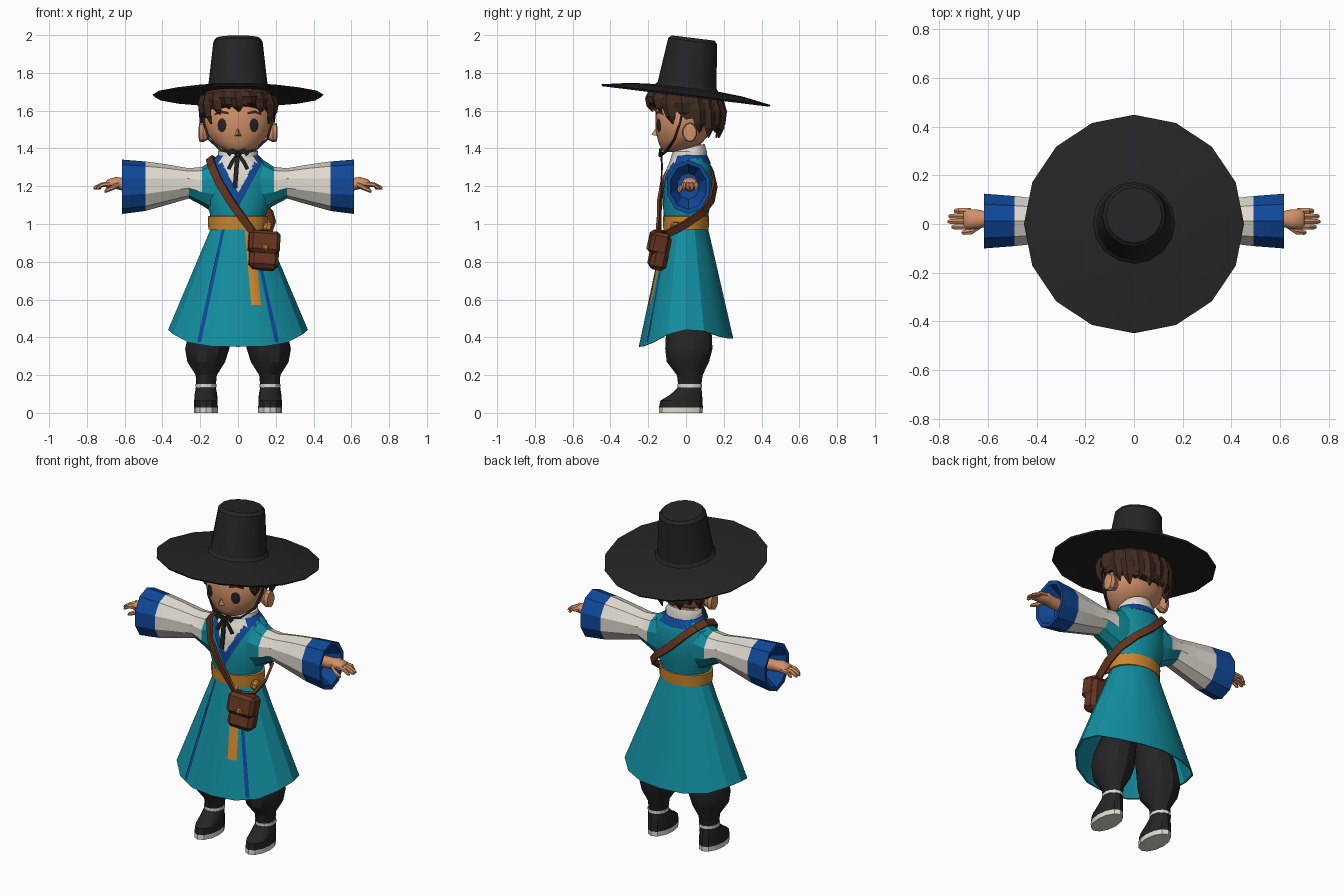
import bpy, bmesh
from math import sin, cos, pi, radians
from mathutils import Vector, Matrix
from mathutils.bvhtree import BVHTree

if "Cube" in bpy.data.objects:
    bpy.data.objects.remove(bpy.data.objects["Cube"])


def material(name, *rgb):
    m = bpy.data.materials.new(name)
    m.use_nodes = True
    m.diffuse_color = (*rgb, 1)
    m.node_tree.nodes["Principled BSDF"].inputs["Base Color"].default_value = (*rgb, 1)
    return m


BLACK = material("black cloth", .018, .018, .019)
TEAL = material("teal cloth", .006, .27, .35)
BLUE = material("blue trim", .005, .065, .32)
ORANGE = material("orange sash", .6, .24, .025)
WHITE = material("white cloth", .74, .7, .62)
LEATHER = material("brown leather", .13, .035, .014)
HAIR = material("dark brown hair", .05, .023, .014)
SKIN = material("skin", .64, .28, .14)


def finish(name, bm, mats, rule=None, angle=30):
    bmesh.ops.recalc_face_normals(bm, faces=bm.faces)
    me = bpy.data.meshes.new(name)
    bm.to_mesh(me)
    bm.free()
    for m in mats:
        me.materials.append(m)
    for p in me.polygons:
        p.use_smooth = True
        if rule:
            p.material_index = rule(p.center)
    me.set_sharp_from_angle(angle=radians(angle))
    ob = bpy.data.objects.new(name, me)
    bpy.context.collection.objects.link(ob)
    return ob


def loft(name, rings, *mats, rule=None, angle=30, wrap=False, xf=None):
    bm = bmesh.new()
    rows = [[bm.verts.new(p) for p in r] for r in rings]
    n = len(rows[0])
    pairs = list(zip(rows, rows[1:])) + ([(rows[-1], rows[0])] if wrap else [])
    for a, b in pairs:
        for i in range(n):
            j = (i + 1) % n
            bm.faces.new((a[i], a[j], b[j], b[i]))
    if not wrap:
        bm.faces.new(rows[0])
        bm.faces.new(rows[-1])
    if xf:
        bm.transform(xf)
    return finish(name, bm, mats, rule, angle)


def zring(z, x, y, rx, ry, n=16):
    return [(x + rx * cos(2 * pi * i / n), y + ry * sin(2 * pi * i / n), z) for i in range(n)]


def xring(x, y, z, ry, rz, n=10):
    return [(x, y + ry * cos(2 * pi * (i + .5) / n), z + rz * sin(2 * pi * (i + .5) / n)) for i in range(n)]


def band(name, pts, w, t, mat, normal=lambda p: Vector((0, -1, 0)), wrap=False):
    """Flat ribbon along a path."""
    pts = [Vector(p) for p in pts]
    k, rings = len(pts), []
    for i, p in enumerate(pts):
        a = pts[(i - 1) % k] if wrap else pts[max(i - 1, 0)]
        b = pts[(i + 1) % k] if wrap else pts[min(i + 1, k - 1)]
        tan = (b - a).normalized()
        side = tan.cross(normal(p)).normalized()
        out = side.cross(tan).normalized()
        rings.append([p + side * w * u / 2 + out * t * v / 2
                      for u, v in ((-1, -1), (1, -1), (1, 1), (-1, 1))])
    return loft(name, rings, mat, wrap=wrap)


def drape(name, target, rows, mat, steps=8, across=4):
    """Thin plate laid on the front of a part; rows are (x0, z0, x1, z1)."""
    me = target.data
    tree = BVHTree.FromPolygons([v.co for v in me.vertices], [p.vertices[:] for p in me.polygons])
    fine = [Vector(a).lerp(Vector(b), i / steps) for a, b in zip(rows, rows[1:]) for i in range(steps)]
    fine.append(Vector(rows[-1]))
    bm, grid, y = bmesh.new(), [], -.1
    for r in fine:
        line = []
        for j in range(across + 1):
            x, z = Vector(r[:2]).lerp(Vector(r[2:]), j / across)
            hit = tree.ray_cast(Vector((x, -1, z)), Vector((0, 1, 0)))[0]
            y = hit.y if hit else y
            line.append(bm.verts.new((x, y - .005, z)))
        grid.append(line)
    for a, b in zip(grid, grid[1:]):
        for j in range(across):
            bm.faces.new((a[j], a[j + 1], b[j + 1], b[j]))
    ob = finish(name, bm, [mat])
    if sum(p.normal.y for p in ob.data.polygons) > 0:
        ob.data.flip_normals()
    return ob


def box(name, loc, size, rot, mat, bevel):
    bm = bmesh.new()
    bmesh.ops.create_cube(bm, size=1)
    bm.transform(Matrix.Diagonal((*size, 1)))
    bmesh.ops.bevel(bm, geom=bm.edges[:], offset=bevel, segments=1, affect='EDGES')
    ob = finish(name, bm, [mat])
    ob.location, ob.rotation_euler = loc, rot


# Hat, tilted back
hat = [(.17, .012), (.3, .006), (.445, -.01), (.452, 0), (.3, .026), (.168, .036),
       (.157, .05), (.13, .285), (.115, .302)]
loft("hat", [zring(z, 0, 0, r, r) for r, z in hat], BLACK, angle=25,
     xf=Matrix.Translation((0, 0, 1.685)) @ Matrix.Rotation(radians(-7), 4, 'X'))

# Head
head = loft("head", [zring(*r, n=24) for r in (
    (1.38, 0, -.07, .04, .04), (1.395, 0, -.055, .08, .075), (1.43, 0, -.03, .13, .115),
    (1.48, 0, -.015, .165, .143), (1.53, 0, -.01, .178, .152), (1.6, 0, 0, .178, .16),
    (1.68, 0, 0, .13, .13))], SKIN, angle=60)
loft("neck", [zring(1.3, 0, .02, .06, .06), zring(1.46, 0, .02, .06, .06)], SKIN)
loft("nose", [[(-.02, -.15, 1.465), (.02, -.15, 1.465), (0, -.15, 1.52)],
              [(-.005, -.182, 1.472), (.005, -.182, 1.472), (0, -.178, 1.482)]], SKIN)
for s, side in ((1, "left"), (-1, "right")):
    drape(side + "_eye", head, [(s * .085 - w, z, s * .085 + w, z) for z, w in (
        (1.488, .008), (1.502, .02), (1.525, .024), (1.545, .019), (1.558, .008))], BLACK, 2)
    drape(side + "_eyebrow", head, [(s * .05, 1.58, s * .05, 1.592), (s * .09, 1.587, s * .09, 1.602),
                                    (s * .125, 1.575, s * .125, 1.585)], HAIR, 3, 1)
    loft(side + "_ear", [xring(s * x, .02, 1.485, a, b) for x, a, b in (
        (.15, .025, .035), (.185, .04, .052), (.205, .034, .048), (.208, .018, .03))], SKIN)
    band(side + "_chin_cord", [(s * .186, -.01, 1.64), (s * .182, -.03, 1.54), (s * .155, -.06, 1.45),
                               (s * .09, -.1, 1.39), (0, -.125, 1.37)], .011, .011, BLACK)

# Hair cap with a lower edge that falls towards the back
def hair_ring(r, z=None):
    pts = []
    for i in range(28):
        a = 2 * pi * i / 28
        low = 1.565 - .075 * sin(a) + (.012 if i % 2 else -.012)
        pts.append((r * cos(a), r * sin(a), low if z is None else z - .12 * r * sin(a)))
    return pts


loft("hair_cap", [hair_ring(.14, 1.715), hair_ring(.175, 1.695), hair_ring(.2, 1.65),
                  hair_ring(.194), hair_ring(.165)], HAIR, angle=15)

# Pointed locks around the head
locks = [(-150, 1.53), (-130, 1.58), (-112, 1.61), (-95, 1.595), (-74, 1.62), (-54, 1.59), (-30, 1.53),
         (-8, 1.56), (188, 1.56)] + [(a, 1.455 + .03 * (a // 18 % 2)) for a in range(18, 170, 18)]
for i, (deg, tip) in enumerate(locks):
    a = radians(deg)
    out, tan = Vector((cos(a), sin(a), 0)), Vector((-sin(a), cos(a), 0))
    top = 1.68 - .024 * sin(a)
    rings = []
    for f, r, w, t in ((0, .18, .04, .02), (.35, .195, .045, .022), (.75, .19, .03, .018), (1, .175, .004, .004)):
        c = out * r + Vector((0, 0, top + (tip - top) * f)) + tan * .02 * f
        rings.append([c + tan * w, c + out * t, c - tan * w, c - out * t])
    loft("hair_lock_%d" % i, rings, HAIR, angle=15)

# Tunic body, collars and overlapping trim
torso = loft("tunic_body", [zring(*r, n=20) for r in (
    (1, 0, 0, .145, .115), (1.06, 0, 0, .15, .12), (1.15, 0, .01, .185, .132), (1.25, 0, .014, .18, .125),
    (1.31, 0, .02, .165, .112), (1.35, 0, .025, .12, .09), (1.37, 0, .025, .08, .07))], TEAL)
loft("blue_collar", [zring(1.32, 0, .02, .15, .112), zring(1.365, 0, .02, .108, .092)], BLUE, WHITE,
     rule=lambda c: int(c.y < 0 and abs(c.x) < .1))
loft("white_collar", [zring(1.32, 0, .01, .11, .1), zring(1.385, 0, .02, .105, .09),
                      [(x, y, z + .25 * y) for x, y, z in zring(1.4, 0, .02, .088, .078)],
                      zring(1.36, 0, .02, .065, .065)], WHITE)
drape("white_shirt_front", torso, [(-.095, 1.33, .095, 1.33), (0, 1.17, .004, 1.17)], WHITE, 10, 8)
for s, side in ((1, "left"), (-1, "right")):
    drape(side + "_blue_lapel", torso, [(s * .085, 1.328, s * .13, 1.328), (0, 1.165, 0, 1.085)], BLUE, 10)

# Sleeves, cuffs and hands
def sleeve_colour(c):
    x = abs(c.x)
    if x > .49 - .001:
        return 2
    return 1 if x < .19 or (x < .26 and c.z < 1.18) else 0


for s, side in ((1, "left"), (-1, "right")):
    loft(side + "_sleeve", [xring(s * x, .012, z, ry, rz) for x, z, ry, rz in (
        (.08, 1.2, .1, .14), (.14, 1.2, .1, .135), (.19, 1.2, .092, .102), (.26, 1.215, .085, .08),
        (.38, 1.208, .095, .108), (.49, 1.2, .108, .131), (.615, 1.197, .118, .144),
        (.612, 1.197, .098, .12), (.53, 1.2, .06, .07))],
        WHITE, TEAL, BLUE, rule=sleeve_colour, angle=20)
    loft(side + "_hand", [xring(s * x, .02, z, ry, rz) for x, z, ry, rz in (
        (.5, 1.205, .035, .035), (.61, 1.21, .034, .034), (.645, 1.217, .042, .032),
        (.69, 1.212, .043, .024), (.7, 1.21, .035, .015))], SKIN, angle=50)
    for i in range(4):
        y, end = -.012 + .022 * i, (.75, .765, .762, .74)[i]
        loft("%s_finger_%d" % (side, i), [xring(s * x, y, z, r, r, 6) for x, z, r in (
            (.67, 1.213, .013), (.72, 1.208, .0125), (end - .01, 1.193, .011), (end, 1.188, .006))], SKIN)
    loft(side + "_thumb", [xring(s * x, y, z, r, r, 6) for x, y, z, r in (
        (.63, -.005, 1.21, .016), (.665, -.03, 1.192, .014), (.7, -.035, 1.176, .011), (.708, -.035, 1.172, .005))], SKIN)

# Flared skirt with raised sides, hollow inside
def hem(k):
    return [(x * k, y * k, .35 + .09 * abs(x / .37) ** 4 + (.18 * y if y > 0 else 0))
            for x, y, _ in zring(0, 0, 0, .37, .25)]


skirt = loft("skirt", [zring(.98, 0, 0, .142, .116), hem(1), hem(.97), zring(.96, 0, 0, .13, .105)], TEAL, angle=20)
for s, side in ((1, "left"), (-1, "right")):
    drape(side + "_skirt_stripe", skirt, [(s * .07, .975, s * .085, .975), (s * .195, .375, s * .217, .375)], BLUE, 16, 2)
drape("sash_tail", skirt, [(.035, .975, .085, .975), (.07, .57, .122, .57)], ORANGE, 14, 3)
loft("belt", [zring(z, 0, 0, rx, rx - .037) for z, rx in ((.97, .15), (.972, .157), (1.04, .16), (1.043, .15))], ORANGE)
box("belt_knot", (.155, -.055, .985), (.045, .05, .05), (0, .2, .3), ORANGE, .012)

# Neck ribbon
for s, side in ((1, "left"), (-1, "right")):
    band(side + "_ribbon_loop", [(0, -.132, 1.37), (s * .03, -.135, 1.388), (s * .052, -.13, 1.368)], .026, .014, BLACK)
    band(side + "_ribbon_tail", [(0, -.13, 1.37), (s * .03, -.128, 1.33), (s * .05, -.125, 1.29)], .02, .008, BLACK)
band("long_ribbon_tail", [(0, -.132, 1.375), (-.008, -.128, 1.3), (-.016, -.132, 1.19)], .024, .008, BLACK)
box("ribbon_knot", (0, -.134, 1.368), (.026, .022, .028), (0, 0, 0), BLACK, .005)

# Shoulder bag
band("bag_strap", [(-.15, .03, 1.348), (-.14, -.075, 1.31), (-.1, -.122, 1.22), (-.04, -.14, 1.12),
                   (.025, -.142, 1.03), (.085, -.145, .95), (.17, -.095, .95), (.185, 0, 1), (.17, .08, 1.055),
                   (.1, .137, 1.13), (0, .153, 1.21), (-.08, .135, 1.29), (-.13, .095, 1.335)],
     .042, .014, LEATHER, normal=lambda p: (p - Vector((0, .02, 1.14))).normalized(), wrap=True)
tilt = (-.2, .08, .1)
box("bag_body", (.138, -.14, .855), (.155, .09, .195), tilt, LEATHER, .022)
box("bag_flap", (.138, -.145, .9), (.165, .1, .12), tilt, LEATHER, .018)
box("bag_clasp", (.146, -.2, .878), (.03, .016, .03), tilt, ORANGE, .007)

# Trousers, ankle bands and boots
for s, side in ((1, "left"), (-1, "right")):
    loft(side + "_trouser", [zring(z, s * x, y, rx, ry, 12) for z, x, y, rx, ry in (
        (.64, .08, .01, .08, .09), (.44, .145, .015, .11, .12), (.34, .163, .015, .117, .125),
        (.27, .168, .01, .1, .112), (.2, .168, .02, .056, .068), (.12, .17, .02, .05, .058))], BLACK)
    loft(side + "_ankle_band", [zring(z, s * .17, .02, .056, .064, 12) for z in (.135, .152)], WHITE)
    loft(side + "_boot", [zring(z, s * .17, y, rx, ry, 12) for z, y, rx, ry in (
        (0, -.027, .063, .115), (.028, -.027, .063, .116), (.065, -.024, .062, .112),
        (.095, .0, .06, .085), (.135, .02, .053, .062))],
        WHITE, BLACK, rule=lambda c: int(c.z > .028))
